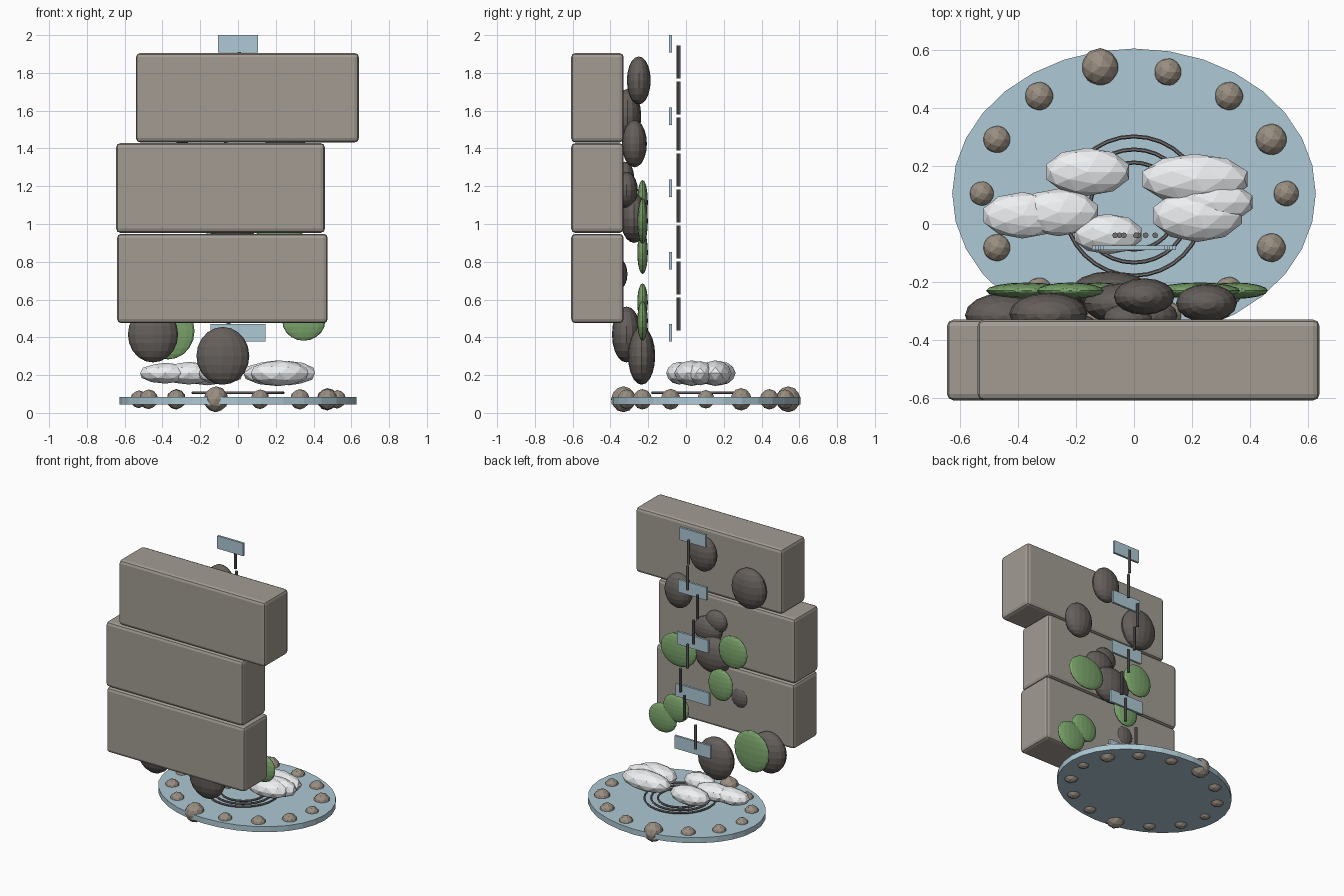
import bpy, math

if "Cube" in bpy.data.objects:
    bpy.data.objects.remove(bpy.data.objects["Cube"])


def mat(name, r, g, b):
    m = bpy.data.materials.new(name)
    m.diffuse_color = (r, g, b, 1)
    m.use_nodes = True
    m.node_tree.nodes["Principled BSDF"].inputs["Base Color"].default_value = m.diffuse_color
    return m


CLIFF = mat("cliff_stone", .36, .33, .29)
DARK = mat("dark_stone", .13, .115, .105)
PEBBLE = mat("pebble_stone", .32, .27, .22)
WATER = mat("water", .42, .58, .66)
FOAM = mat("foam", .85, .87, .89)
MOSS = mat("moss", .2, .38, .15)
STREAK = mat("streak_grey", .17, .16, .165)


def finish(name, material, scale=(1, 1, 1)):
    o = bpy.context.object
    o.name = name
    o.scale = scale
    o.data.materials.append(material)
    bpy.ops.object.transform_apply(location=False, rotation=False, scale=True)
    return o


def box(name, material, lo, hi):
    bpy.ops.mesh.primitive_cube_add(size=1, location=[(a + b) / 2 for a, b in zip(lo, hi)])
    return finish(name, material, [b - a for a, b in zip(lo, hi)])


def ico(name, material, loc, radii):
    bpy.ops.mesh.primitive_ico_sphere_add(subdivisions=2, radius=1, location=loc)
    return finish(name, material, radii)


def ball(name, material, loc, radii):
    bpy.ops.mesh.primitive_uv_sphere_add(segments=16, ring_count=10, radius=1, location=loc)
    return finish(name, material, radii)


# Three offset cliff blocks with rounded edges
for i, (x0, x1, z0, z1) in enumerate([(-.64, .475, .475, .948),
                                      (-.645, .46, .953, 1.428),
                                      (-.54, .64, 1.432, 1.905)]):
    o = box(f"cliff_block_{i + 1}", CLIFF, (x0, -.608, z0), (x1, -.33, z1))
    b = o.modifiers.new("bevel", 'BEVEL')
    b.width = .022
    b.segments = 2

# Pool disc
bpy.ops.mesh.primitive_cylinder_add(vertices=32, radius=1, depth=1, location=(0, .105, .065))
finish("pool", WATER, (.627, .5, .04))

# Ring of rim stones around the pool
radii = [.047, .057, .052, .05, .066, .052, .05, .045, .05, .05, .066, .05, .052, .053]
for i, r in enumerate(radii):
    a = 2 * math.pi * i / len(radii)
    k = 1.04 if r > .06 else 1
    ico(f"rim_stone_{i + 1}", PEBBLE,
        (.525 * math.cos(a), .105 + .43 * k * math.sin(a), max(.072, r * 1.04)), (r, r, r * 1.04))

# Concentric ripples
for i, r in enumerate([.15, .195, .24]):
    bpy.ops.mesh.primitive_torus_add(major_radius=r, minor_radius=.007, major_segments=32,
                                     minor_segments=6, location=(0, .062, .106))
    finish(f"ripple_{i + 1}", STREAK)

# Foam clumps: x, y, rx, ry, rz
for i, (x, y, rx, ry, rz) in enumerate([
        (-.16, .18, .15, .083, .064), (.21, .155, .19, .087, .068), (.22, .03, .16, .092, .068),
        (.27, .075, .145, .075, .064), (-.385, .03, .14, .08, .055), (-.26, .04, .142, .082, .06),
        (-.09, -.035, .122, .07, .06)]):
    ico(f"foam_{i + 1}", FOAM, (x, y, .21), (rx, ry, rz))

# Boulders set into the cliff face
for i, (loc, rad) in enumerate([
        ((-.45, -.315, .415), (.133, .077, .148)), ((-.08, -.235, .302), (.14, .072, .153)),
        ((.035, -.25, 1.76), (.105, .063, .127)), ((.25, -.273, 1.425), (.105, .066, .125)),
        ((-.295, -.31, 1.57), (.135, .073, .145)), ((-.03, -.275, 1.03), (.145, .072, .13)),
        ((.04, -.315, 1.18), (.11, .06, .095)), ((-.02, -.325, 1.25), (.085, .05, .08)),
        ((-.2, -.36, .735), (.08, .05, .085))]):
    ball(f"boulder_{i + 1}", DARK, loc, rad)

# Moss pads: x, z, rx, rz
for i, (x, z, rx, rz) in enumerate([
        (.22, 1.015, .145, .12), (-.22, 1.115, .115, .118), (-.12, .85, .1, .115),
        (.348, .487, .114, .105), (.24, .585, .105, .1), (-.37, .433, .14, .15)]):
    ball(f"moss_{i + 1}", MOSS, (x, -.23, z), (rx, .028, rz))

# Falling water panels, widening downward
for i in range(5):
    w, z = .105 + .01 * i, 2 - .3825 * i
    box(f"water_panel_{i + 1}", WATER, (-w, -.09, z - .093), (w, -.074, z))

# Thin vertical streaks
for i, x in enumerate([.007, .015, -.065, -.035, .015, .073, .04, -.05]):
    bpy.ops.mesh.primitive_cylinder_add(vertices=8, radius=.01, depth=.174,
                                        location=(x, -.039, 1.858 - .1905 * i))
    finish(f"water_streak_{i + 1}", STREAK)
